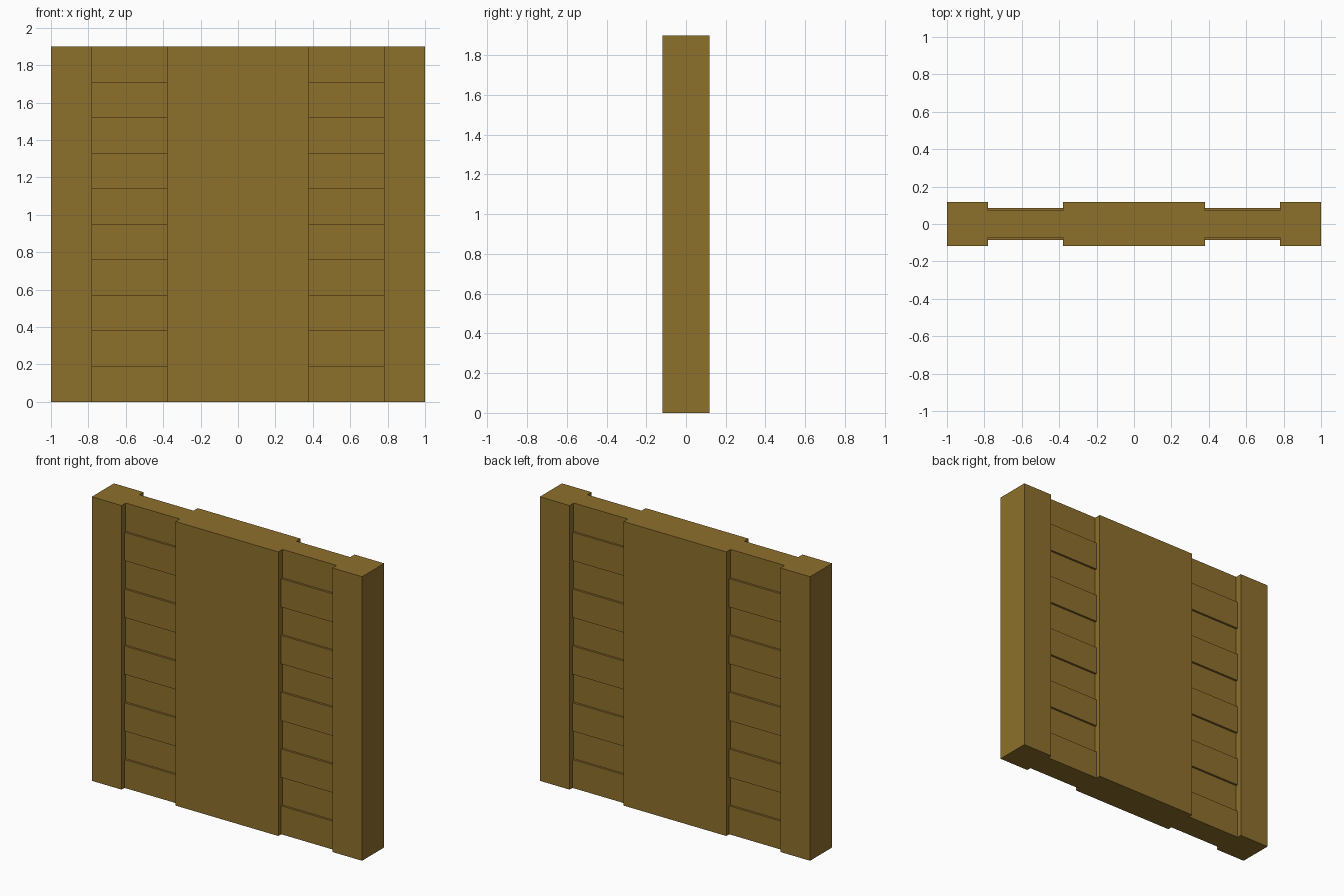
import bpy, bmesh
from mathutils import Vector

if "Cube" in bpy.data.objects:
    bpy.data.objects.remove(bpy.data.objects["Cube"])

HEIGHT, HALF_T = 1.9, 0.117
ROWS, PROUD, SUNK = 10, 0.0865, 0.0725

wood = bpy.data.materials.new("wood")
wood.diffuse_color = (0.27, 0.16, 0.025, 1)
wood.use_nodes = True
wood.node_tree.nodes["Principled BSDF"].inputs["Base Color"].default_value = wood.diffuse_color


def extrude_x(name, outline, x0, x1):
    """Extrude a closed (y, z) outline from x0 to x1."""
    bm = bmesh.new()
    face = bm.faces.new([bm.verts.new((x0, y, z)) for y, z in outline])
    res = bmesh.ops.extrude_face_region(bm, geom=[face])
    verts = [v for v in res["geom"] if isinstance(v, bmesh.types.BMVert)]
    bmesh.ops.translate(bm, verts=verts, vec=Vector((x1 - x0, 0, 0)))
    bmesh.ops.recalc_face_normals(bm, faces=bm.faces)
    mesh = bpy.data.meshes.new(name)
    bm.to_mesh(mesh)
    bm.free()
    mesh.materials.append(wood)
    obj = bpy.data.objects.new(name, mesh)
    bpy.context.collection.objects.link(obj)
    return obj


# Plain full-thickness slab outline
slab = [(-HALF_T, 0), (HALF_T, 0), (HALF_T, HEIGHT), (-HALF_T, HEIGHT)]

# Stepped outline: rows alternate proud (bottom) and sunk (top), both faces
step = HEIGHT / ROWS
side = []
for i in range(ROWS):
    y = PROUD if i % 2 == 0 else SUNK
    side += [(y, i * step), (y, (i + 1) * step)]
slats = side + [(-y, z) for y, z in reversed(side)]

# Centre panel
extrude_x("centre_panel", slab, -0.38, 0.38)

# Edge posts and slatted recesses on both sides
for s, label in ((-1, "left"), (1, "right")):
    extrude_x(label + "_post", slab, s * 0.78, s * 1.0)
    extrude_x(label + "_slats", slats, s * 0.38, s * 0.78)
